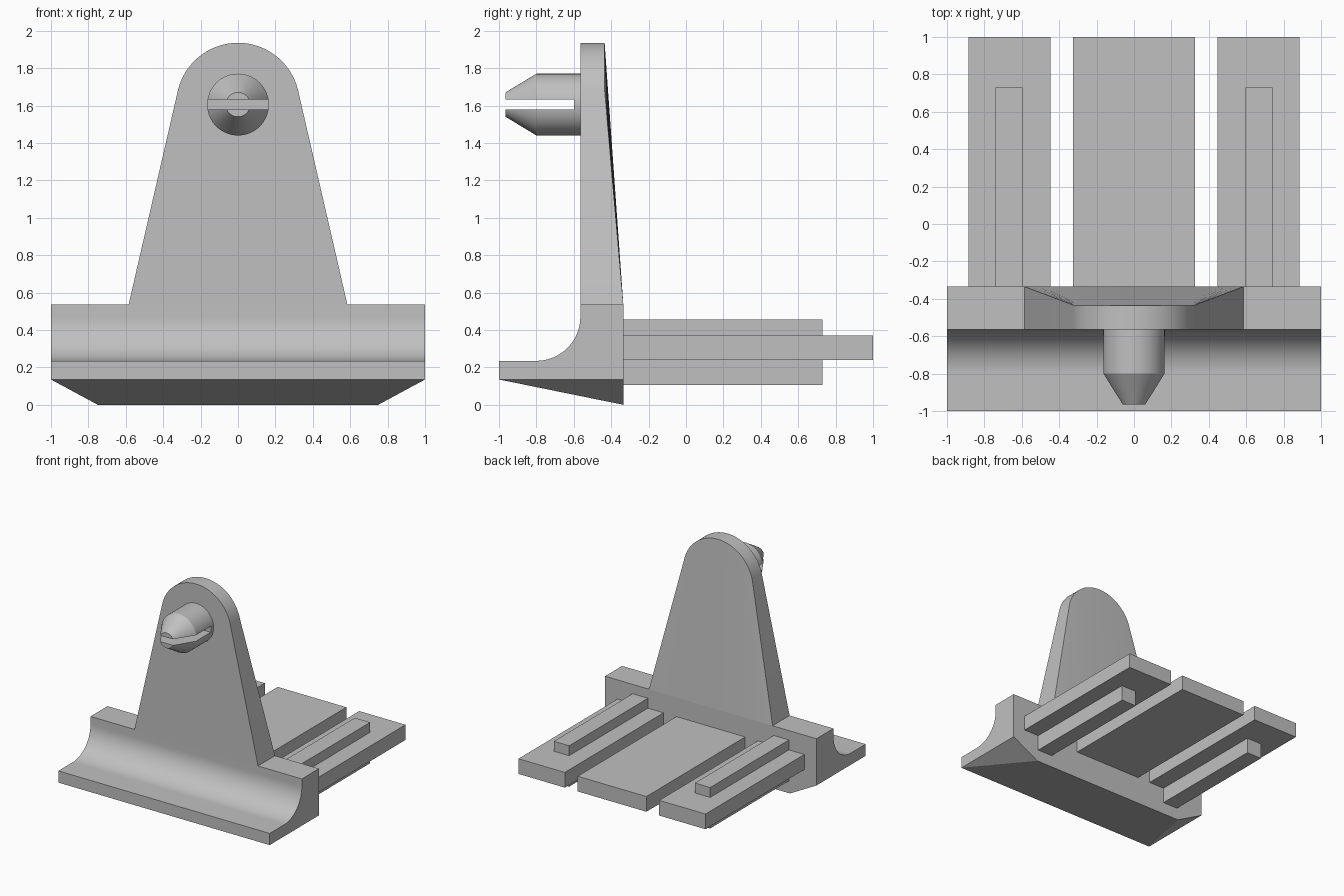
import bpy, bmesh
from math import cos, sin, pi, radians

cube = bpy.data.objects.get("Cube")
if cube:
    bpy.data.objects.remove(cube, do_unlink=True)

grey = bpy.data.materials.new("plain grey")
grey.use_nodes = True
grey.diffuse_color = (0.53, 0.53, 0.53, 1)
grey.node_tree.nodes["Principled BSDF"].inputs["Base Color"].default_value = grey.diffuse_color


def finish(name, bm):
    """Turn a bmesh into a grey object."""
    bmesh.ops.remove_doubles(bm, verts=bm.verts, dist=1e-5)
    bmesh.ops.recalc_face_normals(bm, faces=bm.faces)
    mesh = bpy.data.meshes.new(name)
    bm.to_mesh(mesh)
    bm.free()
    mesh.materials.append(grey)
    ob = bpy.data.objects.new(name, mesh)
    bpy.context.collection.objects.link(ob)
    return ob


def smooth(ob):
    bpy.ops.object.select_all(action='DESELECT')
    ob.select_set(True)
    bpy.context.view_layer.objects.active = ob
    bpy.ops.object.shade_smooth_by_angle(angle=radians(25))


def box(name, x0, x1, y0, y1, z0, z1):
    bm = bmesh.new()
    bmesh.ops.create_cube(bm, size=1)
    for v in bm.verts:
        v.co = (x1 if v.co.x > 0 else x0, y1 if v.co.y > 0 else y0, z1 if v.co.z > 0 else z0)
    return finish(name, bm)


FRONT, BACK, TOP, KEEL = -0.565, -0.335, 0.535, 0.135

# Base block: coved profile swept across the width, with a tapered keel below
bm = bmesh.new()
cove = [(-0.8 + 0.235 * sin(a), 0.47 - 0.235 * cos(a)) for a in (pi / 2 * i / 24 for i in range(25))]
profile = [(-1, KEEL), (-1, 0.235)] + cove + [(FRONT, TOP), (BACK, TOP), (BACK, KEEL)]
left, right = ([bm.verts.new((x, y, z)) for y, z in profile] for x in (-1, 1))
bm.faces.new(left)
bm.faces.new(right)
for i in range(len(profile) - 1):
    bm.faces.new((left[i], left[i + 1], right[i + 1], right[i]))
keel = [bm.verts.new((x, BACK, 0)) for x in (-0.75, 0.75)]
bm.faces.new((left[0], right[0], keel[1], keel[0]))
bm.faces.new((left[-1], right[-1], keel[1], keel[0]))
bm.faces.new((left[0], left[-1], keel[0]))
bm.faces.new((right[0], right[-1], keel[1]))
smooth(finish("base_block", bm))

# Upright: rounded tongue whose back is ruled from the base line to the top arc
PIN_Z, R, N = 1.605, 0.33, 48
bm = bmesh.new()
rows = []
for i in range(N + 1):
    t = i / N
    a = radians(13 + 154 * t)
    x, z, foot = R * cos(a), PIN_Z + R * sin(a), 0.585 * (1 - 2 * t)
    rows.append([bm.verts.new(p) for p in
                 ((foot, FRONT, TOP), (x, FRONT, z), (x, -0.435, z), (foot, BACK, TOP))])
for p, q in zip(rows, rows[1:]):
    for k in range(4):
        bm.faces.new((p[k], p[(k + 1) % 4], q[(k + 1) % 4], q[k]))
bm.faces.new(rows[0])
bm.faces.new(rows[-1])
smooth(finish("upright", bm))

# Pin: turned peg with a tapered nose, split by a level slot
bm = bmesh.new()
outline = [(0, -0.55), (0.165, -0.55), (0.165, -0.8), (0.065, -0.965), (0, -0.965)]
verts = [bm.verts.new((r, y, PIN_Z)) for r, y in outline]
edges = [bm.edges.new(e) for e in zip(verts, verts[1:])]
bmesh.ops.spin(bm, geom=verts + edges, cent=(0, 0, PIN_Z), axis=(0, 1, 0),
               angle=2 * pi, steps=64, use_merge=True)
pin = finish("pin", bm)
cutter = box("slot_cutter", -0.3, 0.3, -1.1, -0.6, PIN_Z - 0.026, PIN_Z + 0.026)
cutter.hide_render = True
cut = pin.modifiers.new("slot", 'BOOLEAN')
cut.operation, cut.solver, cut.object = 'DIFFERENCE', 'EXACT', cutter
bpy.context.view_layer.update()
pin.data = bpy.data.meshes.new_from_object(pin.evaluated_get(bpy.context.evaluated_depsgraph_get()))
pin.modifiers.clear()
bpy.data.objects.remove(cutter, do_unlink=True)
smooth(pin)

# Rear tongues: wide middle plate, and a ribbed plate on each side
box("middle_tongue", -0.325, 0.325, BACK, 1, 0.24, 0.37)
for side, s in (("left", 1), ("right", -1)):
    for part, a, b, end, z0, z1 in (("tongue", 0.447, 0.885, 1, 0.24, 0.37),
                                    ("rib_top", 0.595, 0.74, 0.73, 0.37, 0.455),
                                    ("rib_bottom", 0.595, 0.74, 0.73, 0.105, 0.24)):
        box(f"{side}_{part}", min(s * a, s * b), max(s * a, s * b), BACK, end, z0, z1)
